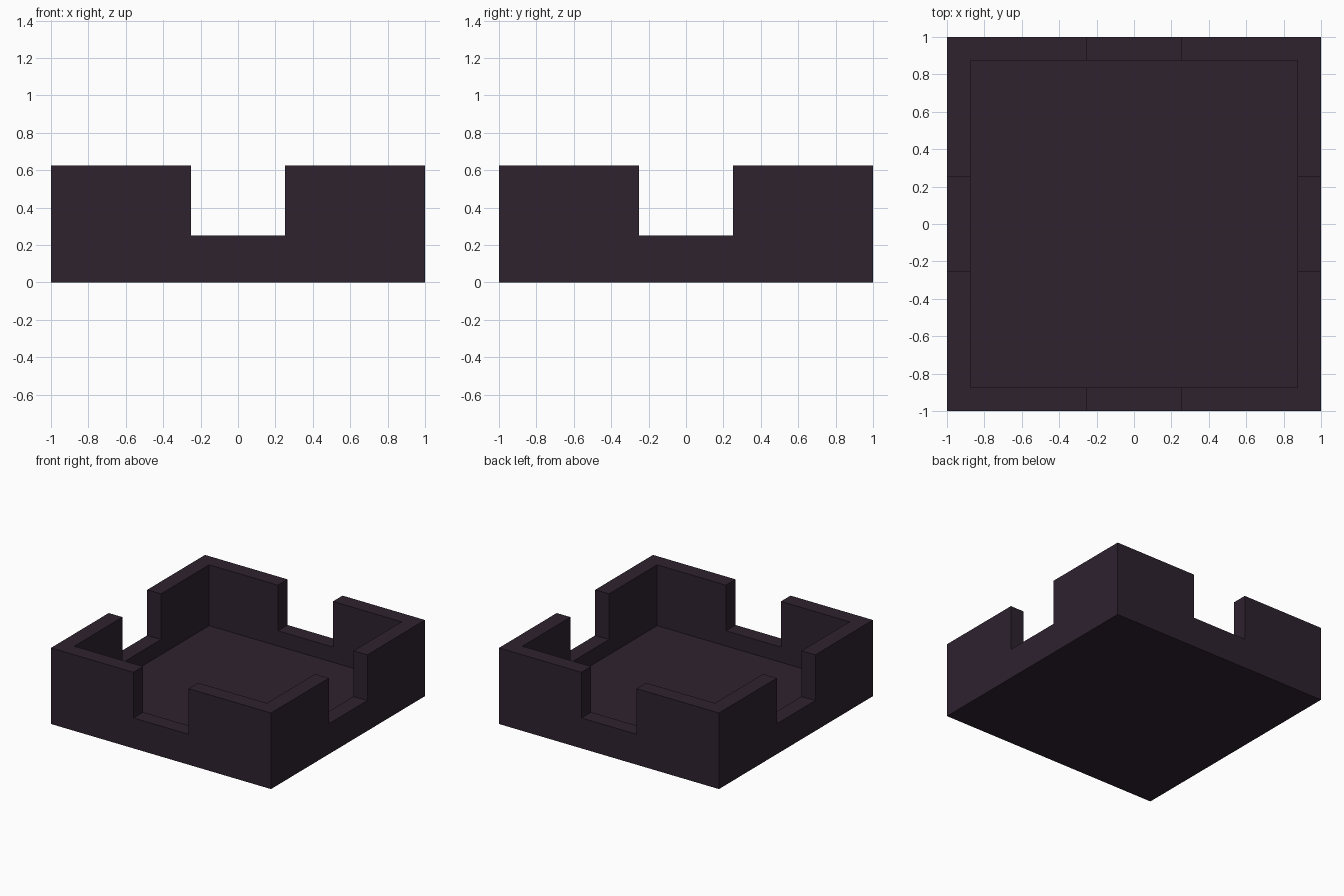
import bpy

if "Cube" in bpy.data.objects:
    bpy.data.objects.remove(bpy.data.objects["Cube"])

WIDTH, HEIGHT = 2.0, 0.625
WALL, FLOOR = 0.125, 0.125
GAP, SILL = 0.5, 0.25


def box(name, sx, sy, z0, z1):
    """Box centred on x and y, reaching from z0 to z1."""
    bpy.ops.mesh.primitive_cube_add(size=1, location=(0, 0, 0))
    obj = bpy.context.object
    obj.name = name
    for v in obj.data.vertices:
        v.co = (v.co.x * sx, v.co.y * sy, z0 if v.co.z < 0 else z1)
    return obj


def cut(target, cutter):
    """Subtract the cutter from the target and discard it."""
    cutter.hide_render = True
    mod = target.modifiers.new("cut", 'BOOLEAN')
    mod.operation = 'DIFFERENCE'
    mod.solver = 'EXACT'
    mod.object = cutter
    bpy.context.view_layer.objects.active = target
    bpy.ops.object.modifier_apply(modifier=mod.name)
    bpy.data.objects.remove(cutter, do_unlink=True)


# Square tray body
tray = box("walled_tray", WIDTH, WIDTH, 0, HEIGHT)
mat = bpy.data.materials.new("dark plum")
mat.diffuse_color = (0.0273, 0.0160, 0.0284, 1)
mat.use_nodes = True
mat.node_tree.nodes["Principled BSDF"].inputs["Base Color"].default_value = mat.diffuse_color
tray.data.materials.append(mat)

# Hollow interior, leaving the floor and four walls
inner = WIDTH - 2 * WALL
cut(tray, box("cavity_cutter", inner, inner, FLOOR, 1))

# Doorway notches through the middle of each pair of walls
cut(tray, box("front_back_notch_cutter", GAP, 3, SILL, 1))
cut(tray, box("side_notch_cutter", 3, GAP, SILL, 1))
